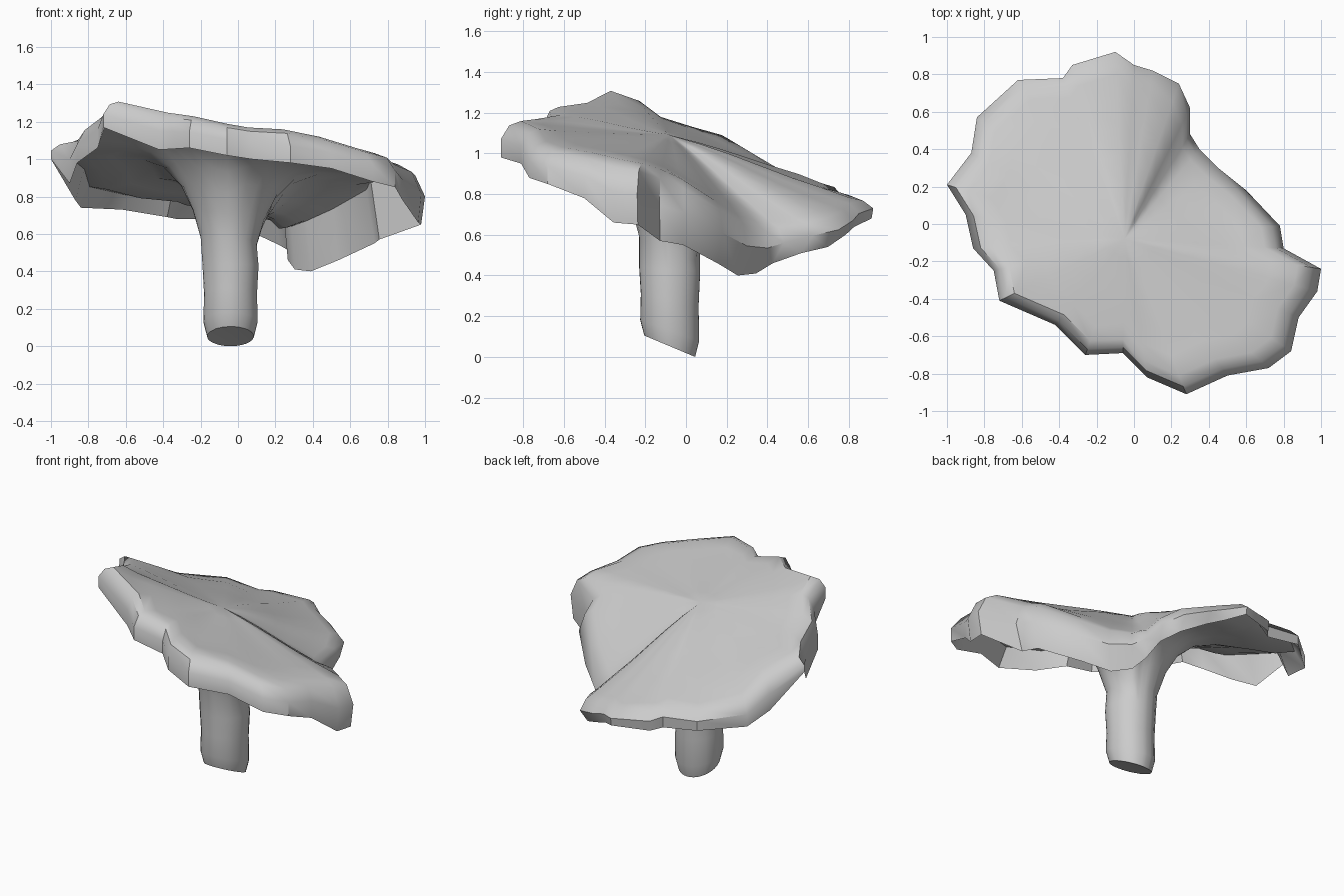
import bpy, bmesh, math
from mathutils import Vector

cube = bpy.data.objects.get("Cube")
if cube:
    bpy.data.objects.remove(cube, do_unlink=True)

# Wavy cap edge, anticlockwise: x, y, edge height, shoulder height
RIM = [
    (1.0, -.24, .65, .95), (.8, -.13, .57, .92), (.78, -.01, .55, .87), (.6, .18, .46, .76),
    (.45, .3, .4, .69), (.35, .4, .41, .66), (.3, .48, .46, .66), (.3, .62, .51, .68),
    (.24, .75, .54, .71), (.1, .82, .6, .74), (0, .85, .64, .77), (-.1, .92, .68, .78),
    (-.33, .85, .68, .81), (-.38, .78, .69, .83), (-.62, .77, .73, .85), (-.84, .57, .74, .9),
    (-.87, .38, .78, 1.0), (-1.0, .21, 1.0, 1.09), (-.9, .05, .87, 1.13), (-.86, -.13, .98, 1.18),
    (-.75, -.25, 1.06, 1.26), (-.72, -.41, 1.17, 1.31), (-.42, -.54, 1.05, 1.25),
    (-.26, -.7, 1.06, 1.23), (-.06, -.69, 1.02, 1.19), (.07, -.82, 1.0, 1.17),
    (.28, -.91, .98, 1.16), (.5, -.81, .95, 1.12), (.72, -.77, .88, 1.06),
    (.84, -.68, .85, 1.03), (.88, -.5, .78, 1.0), (.98, -.36, .66, .97)]
CENTRE = Vector((-.05, -.08))
CENTRE_Z = 1.09
SHOULDER = .9
STEM_R = .15


def top_height(spoke, t):
    """Height of the cap's upper skin at fraction t of the way to the edge."""
    edge, shoulder = spoke[2:]
    if t < SHOULDER:
        k = t / SHOULDER
        k = .5 * k + .5 * k * k * (3 - 2 * k)
        return CENTRE_Z + (shoulder - CENTRE_Z) * k
    k = (t - SHOULDER) / (1 - SHOULDER)
    return shoulder + (edge - shoulder) * .5 * k * k


def top_point(spoke, t):
    p = CENTRE.lerp(Vector(spoke[:2]), t)
    return Vector((p.x, p.y, top_height(spoke, t)))


def lip_fraction(spoke):
    """Low parts of the edge curl inwards."""
    return 1 - .4 * max(0, .7 - spoke[2])


def lip_point(spoke):
    p = CENTRE.lerp(Vector(spoke[:2]), lip_fraction(spoke))
    return Vector((p.x, p.y, spoke[2]))


def under_point(spoke, u):
    """Lower skin, running from the stem (u = 0) out to the lip (u = 1)."""
    reach = (Vector(spoke[:2]) - CENTRE).length
    radius = STEM_R + (reach * lip_fraction(spoke) - STEM_R) * u
    p = top_point(spoke, radius / reach)
    p.z -= min(.07, .5 * (1 - u)) + .45 * math.exp((STEM_R - radius) / .13) * (1 - u)
    return p


def stem_point(spoke, height, radius):
    d = (Vector(spoke[:2]) - CENTRE).normalized() * radius
    p = CENTRE + d
    # The foot is cut at a slant, lowest at the back
    tilt = (.06 - .42 * d.y) * (1 - height / .5)
    return Vector((p.x + .01, p.y, height + tilt))


bm = bmesh.new()


def add_ring(make, *args):
    return [bm.verts.new(make(spoke, *args)) for spoke in RIM]


def bridge(a, b):
    for i in range(len(a)):
        j = (i + 1) % len(a)
        bm.faces.new((a[i], a[j], b[j], b[i]))


def close(ring, point):
    hub = bm.verts.new(point)
    for i in range(len(ring)):
        bm.faces.new((hub, ring[i], ring[(i + 1) % len(ring)]))


# Cap top, curled lip, underside and stem as one continuous skin
rings = [add_ring(top_point, t) for t in (.15, .3, .45, .6, .75, .88, .95, 1)]
rings.append(add_ring(lip_point))
rings += [add_ring(under_point, u) for u in (.93, .8, .6, .4, .25, .14, .06, 0)]
rings += [add_ring(stem_point, h, r) for h, r in ((.42, .15), (.25, .142), (.08, .145), (0, .125))]
for a, b in zip(rings, rings[1:]):
    bridge(a, b)
close(rings[0], (CENTRE.x, CENTRE.y, CENTRE_Z))
foot = sum((v.co for v in rings[-1]), Vector()) / len(RIM)
close(rings[-1], foot)
bmesh.ops.recalc_face_normals(bm, faces=bm.faces)

# Soften the hollow that runs across the cap
hollow = [v for ring in rings[:5] for v in ring]
for _ in range(5):
    bmesh.ops.smooth_vert(bm, verts=hollow, factor=.5, use_axis_z=True)

floor = min(v.co.z for v in bm.verts)
for v in rings[-1]:
    v.co.z = max(v.co.z - floor, 0)

mesh = bpy.data.meshes.new("mushroom")
bm.to_mesh(mesh)
bm.free()
mushroom = bpy.data.objects.new("mushroom", mesh)
bpy.context.collection.objects.link(mushroom)

# Plain grey finish
grey = bpy.data.materials.new("light_grey")
grey.use_nodes = True
colour = (.6, .6, .6, 1)
grey.diffuse_color = colour
grey.node_tree.nodes["Principled BSDF"].inputs["Base Color"].default_value = colour
mesh.materials.append(grey)

bpy.ops.object.select_all(action="DESELECT")
mushroom.select_set(True)
bpy.context.view_layer.objects.active = mushroom
bpy.ops.object.shade_smooth_by_angle(angle=math.radians(40))
